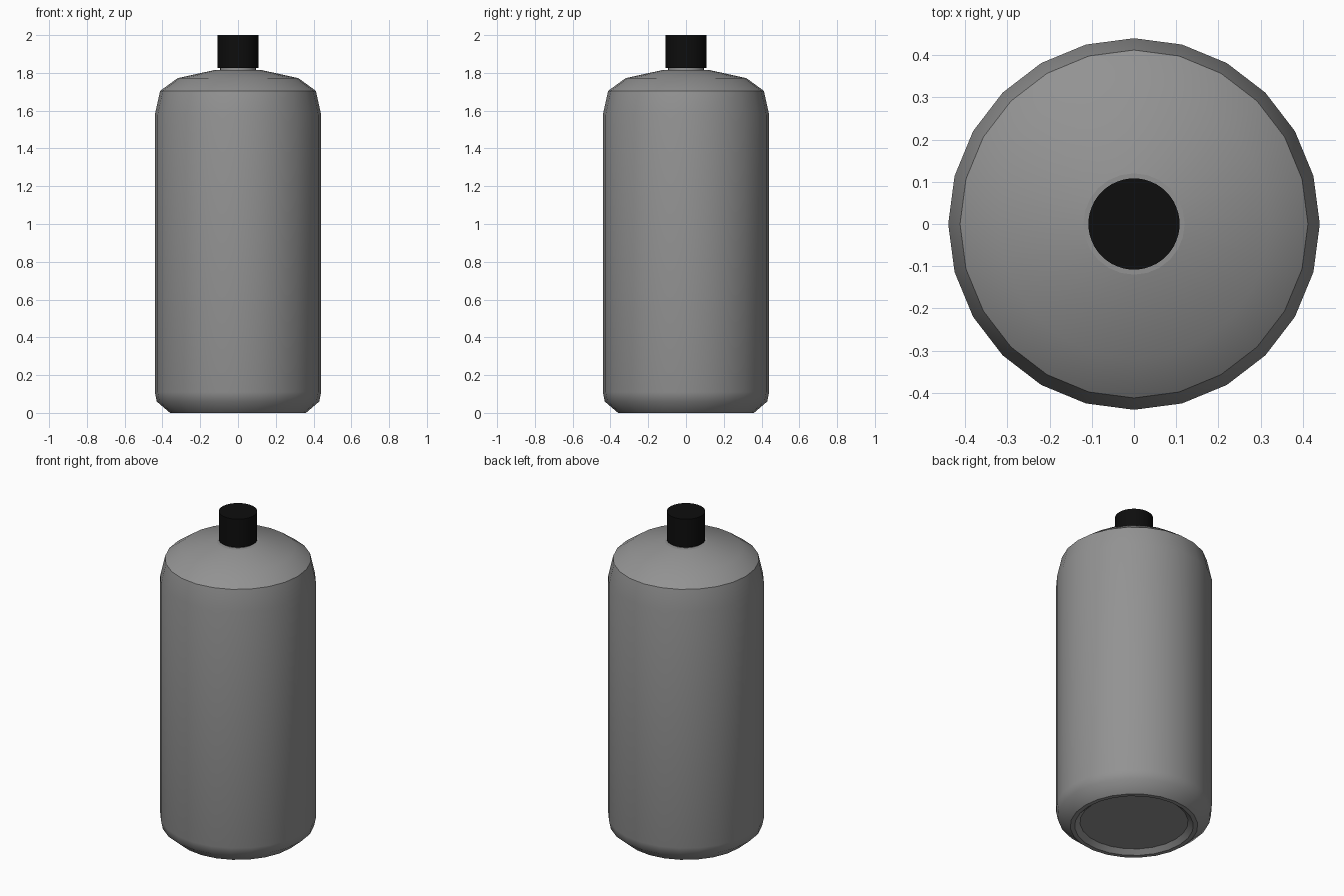
import bpy
import bmesh
from math import cos, sin, tau

cube = bpy.data.objects.get("Cube")
if cube:
    bpy.data.objects.remove(cube, do_unlink=True)


def make_material(name, value):
    mat = bpy.data.materials.new(name)
    mat.use_nodes = True
    color = (value, value, value, 1)
    mat.diffuse_color = color
    mat.node_tree.nodes["Principled BSDF"].inputs["Base Color"].default_value = color
    return mat


def lathe(name, profile, sides, mat, sharp_rings):
    """Revolve (radius, height) points from bottom to top and cap both ends."""
    bm = bmesh.new()
    rings = [[bm.verts.new((r * cos(tau * i / sides), r * sin(tau * i / sides), z))
              for i in range(sides)] for r, z in profile]
    for low, high in zip(rings, rings[1:]):
        for i in range(sides):
            j = (i + 1) % sides
            bm.faces.new((low[i], low[j], high[j], high[i]))
    bm.faces.new(rings[0][::-1])
    bm.faces.new(rings[-1])
    for face in bm.faces:
        face.smooth = True
    for k in sharp_rings:
        for i in range(sides):
            bm.edges.get((rings[k][i], rings[k][(i + 1) % sides])).smooth = False
    mesh = bpy.data.meshes.new(name)
    bm.to_mesh(mesh)
    bm.free()
    mesh.materials.append(mat)
    obj = bpy.data.objects.new(name, mesh)
    bpy.context.collection.objects.link(obj)
    return obj


grey = make_material("bottle_grey", 0.29)
black = make_material("cap_black", 0.004)

# Bottle: recessed base, foot ring, straight wall, stepped shoulder, short neck
lathe("bottle_body",
      [(0.305, 0.025), (0.335, 0.0), (0.36, 0.0), (0.43, 0.06), (0.44, 0.11),
       (0.44, 1.58), (0.412, 1.705), (0.32, 1.772), (0.12, 1.816),
       (0.095, 1.816), (0.095, 1.83)],
      24, grey, (0, 1, 2, 6, 8, 9, 10))

# Screw cap
lathe("cap", [(0.108, 1.825), (0.108, 2.0)], 48, black, (0, 1))
